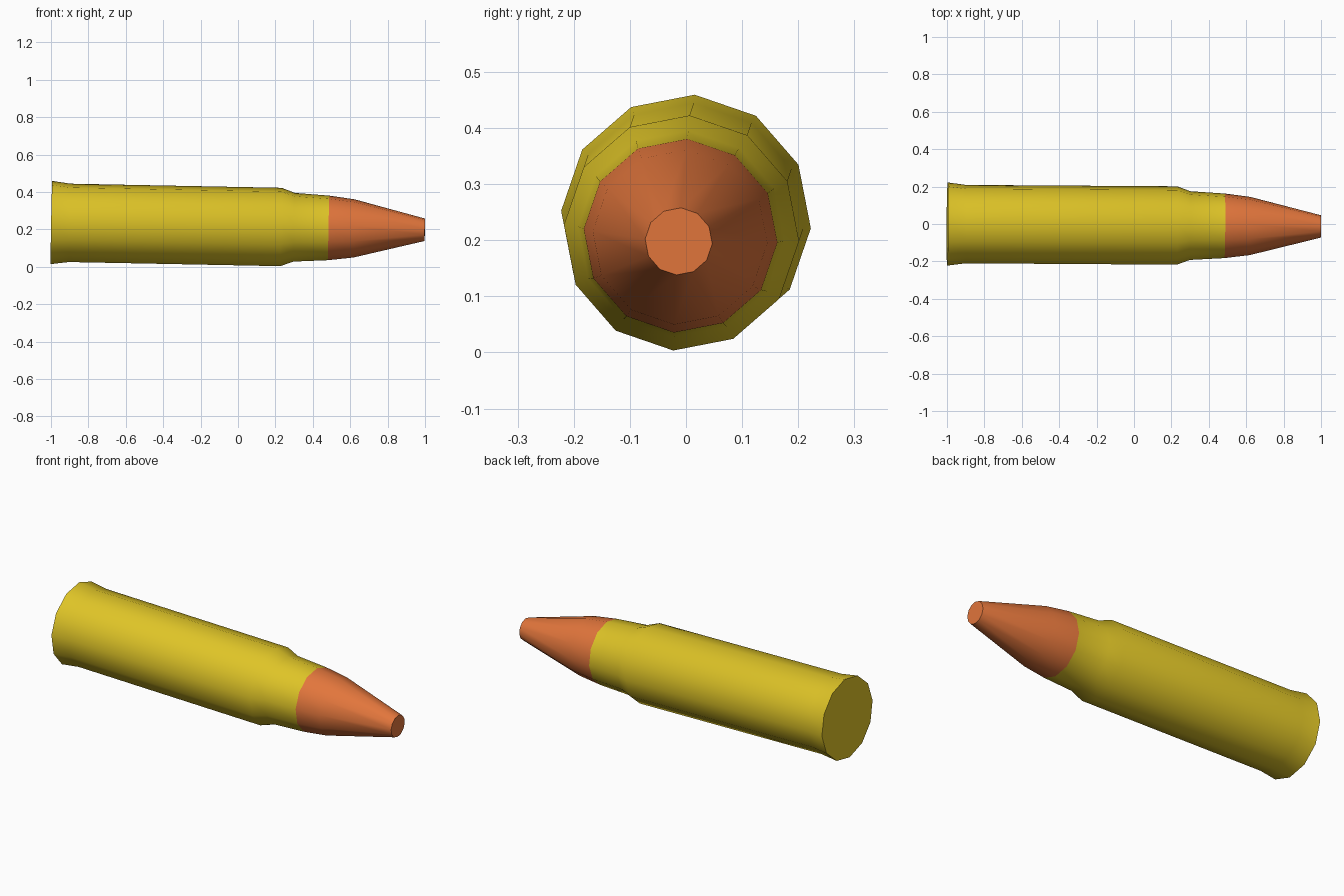
import bpy, bmesh, math
from mathutils import Matrix, Vector

if "Cube" in bpy.data.objects:
    bpy.data.objects.remove(bpy.data.objects["Cube"])

SIDES = 12
ROLL = math.radians(86)          # turn of the ring corners about the long axis

# The cartridge lies along x, dipping and veering slightly towards the tip
axis = Vector((1, -0.0065, -0.0195)).normalized()
tilt = Vector((1, 0, 0)).rotation_difference(axis).to_matrix().to_4x4()
POSE = Matrix.Translation((0, -0.0065, 0.2175)) @ tilt


def material(name, color):
    m = bpy.data.materials.new(name)
    m.diffuse_color = (*color, 1)
    m.use_nodes = True
    m.node_tree.nodes["Principled BSDF"].inputs["Base Color"].default_value = m.diffuse_color
    return m


def revolve(name, profile, mat, cap):
    """Sweep (x, radius) points round the long axis; cap the ring index given."""
    bm = bmesh.new()
    rings = []
    for x, r in profile:
        angles = [ROLL + math.tau * i / SIDES for i in range(SIDES)]
        rings.append([bm.verts.new((x, r * math.cos(a), r * math.sin(a))) for a in angles])
    for a, b in zip(rings, rings[1:]):
        for i in range(SIDES):
            j = (i + 1) % SIDES
            bm.faces.new((a[i], b[i], b[j], a[j]))
    bm.faces.new(rings[cap])
    bmesh.ops.recalc_face_normals(bm, faces=bm.faces)
    bm.transform(POSE)
    mesh = bpy.data.meshes.new(name)
    bm.to_mesh(mesh)
    bm.free()
    mesh.materials.append(mat)
    obj = bpy.data.objects.new(name, mesh)
    bpy.context.collection.objects.link(obj)
    bpy.ops.object.select_all(action='DESELECT')
    obj.select_set(True)
    bpy.context.view_layer.objects.active = obj
    bpy.ops.object.shade_smooth_by_angle(angle=math.radians(42))
    return obj


brass = material("brass yellow", (0.73, 0.55, 0.02))
copper = material("copper orange", (0.76, 0.18, 0.045))

# Casing: flared rim, long body, shoulder and neck
revolve("casing", [(-0.998, 0.223), (-0.90, 0.210), (0.23, 0.210),
                   (0.30, 0.184), (0.485, 0.173)], brass, 0)

# Bullet: tapers to a flat tip
revolve("bullet", [(0.485, 0.173), (0.62, 0.156), (0.999, 0.060)], copper, -1)
